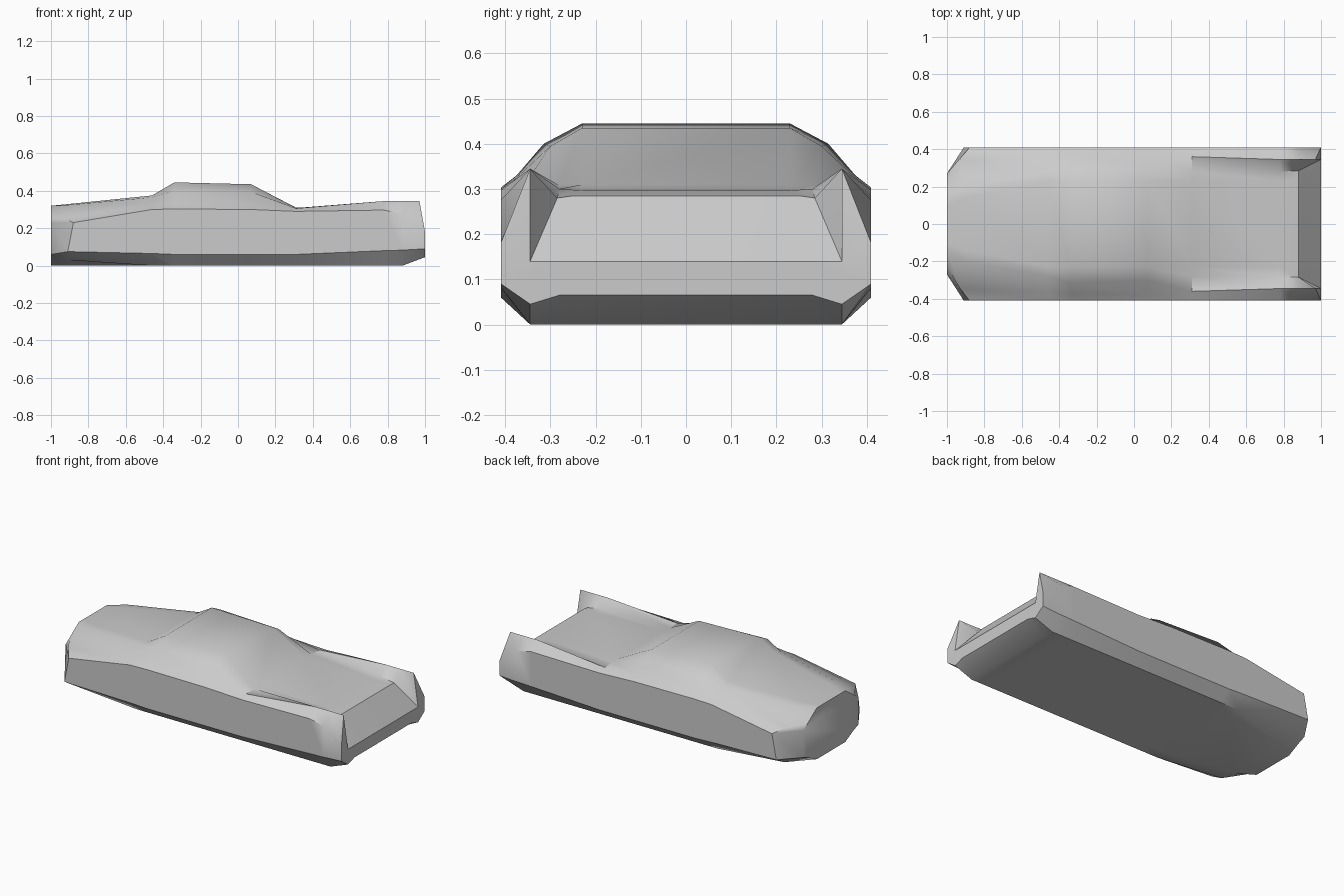
import bpy
import bmesh
import math

cube = bpy.data.objects.get("Cube")
if cube:
    bpy.data.objects.remove(cube, do_unlink=True)

# Single body paint
paint = bpy.data.materials.new("light_grey")
paint.use_nodes = True
GREY = (0.6, 0.6, 0.6, 1.0)
paint.diffuse_color = GREY
paint.node_tree.nodes["Principled BSDF"].inputs["Base Color"].default_value = GREY

SIDE = 0.41    # half width of the flanks
CREST = 0.345  # half width of floor edge and fender crests


def section(x, low, sill, belt, crest, shoulder, top):
    """Half section: floor, floor edge, sill, belt, crest, shoulder, top."""
    return [(x, 0.28, 0), (x, CREST, low), (x, SIDE, sill), (x, SIDE, belt),
            (x, *crest), (x, *shoulder), (x, *top)]


# Nose panel and the bevelled corners behind it
nose = [(-1, 0.14, 0), (-1, 0.22, 0.04), (-1, 0.27, 0.06), (-1, 0.27, 0.23),
        (-1, 0.23, 0.258), (-1, 0.14, 0.32), (-1, 0.1, 0.32)]
corners = [(-0.9, 0.2, 0), (-0.91, 0.33, 0.03), (-0.91, SIDE, 0.075),
           (-0.88, SIDE, 0.23), (-0.93, CREST, 0.255),
           (-0.9, 0.2, 0.325), (-0.9, 0.14, 0.33)]
# Tail with pointed fins
tail = [(1, 0.28, 0.065), (1, CREST, 0.045), (1, SIDE, 0.09),
        (1, SIDE, 0.18), (0.97, CREST, 0.345), (1, CREST, 0.14), (1, 0.28, 0.14)]

rings = [
    nose,
    corners,
    # Hood, roof and rear deck
    section(-0.46, 0, 0.065, 0.3, (0.36, 0.328), (0.28, 0.365), (0.23, 0.375)),
    section(-0.34, 0, 0.06, 0.303, (0.375, 0.33), (0.315, 0.4), (0.23, 0.445)),
    section(0.07, 0, 0.06, 0.3, (0.375, 0.325), (0.3, 0.395), (0.23, 0.435)),
    section(0.31, 0, 0.06, 0.29, (0.36, 0.306), (0.28, 0.308), (0.23, 0.31)),
    section(0.78, 0, 0.08, 0.297, (CREST, 0.345), (0.28, 0.3), (0.23, 0.297)),
    section(0.88, 0, 0.083, 0.275, (CREST, 0.345), (0.285, 0.28), (0.25, 0.285)),
    tail,
]

# Loft the mirrored sections into a closed hull
bm = bmesh.new()
loops = []
for half in rings:
    full = half + [(x, -y, z) for x, y, z in reversed(half)]
    loops.append([bm.verts.new(p) for p in full])
n = len(loops[0])
for a, b in zip(loops, loops[1:]):
    for i in range(n):
        j = (i + 1) % n
        bm.faces.new((a[i], a[j], b[j], b[i]))

# Nose panel, tail panel and the two fin ends
bm.faces.new(loops[0])
end = loops[-1]
fins = (4, n - 5)
bm.faces.new([v for i, v in enumerate(end) if i not in fins])
for i in fins:
    bm.faces.new((end[i - 1], end[i], end[i + 1]))
bmesh.ops.recalc_face_normals(bm, faces=bm.faces[:])

mesh = bpy.data.meshes.new("car_body")
bm.to_mesh(mesh)
bm.free()
mesh.materials.append(paint)
body = bpy.data.objects.new("car_body", mesh)
bpy.context.collection.objects.link(body)

# Smooth panels with crisp creases
bpy.ops.object.select_all(action='DESELECT')
body.select_set(True)
bpy.context.view_layer.objects.active = body
bpy.ops.object.shade_smooth_by_angle(angle=math.radians(38))
